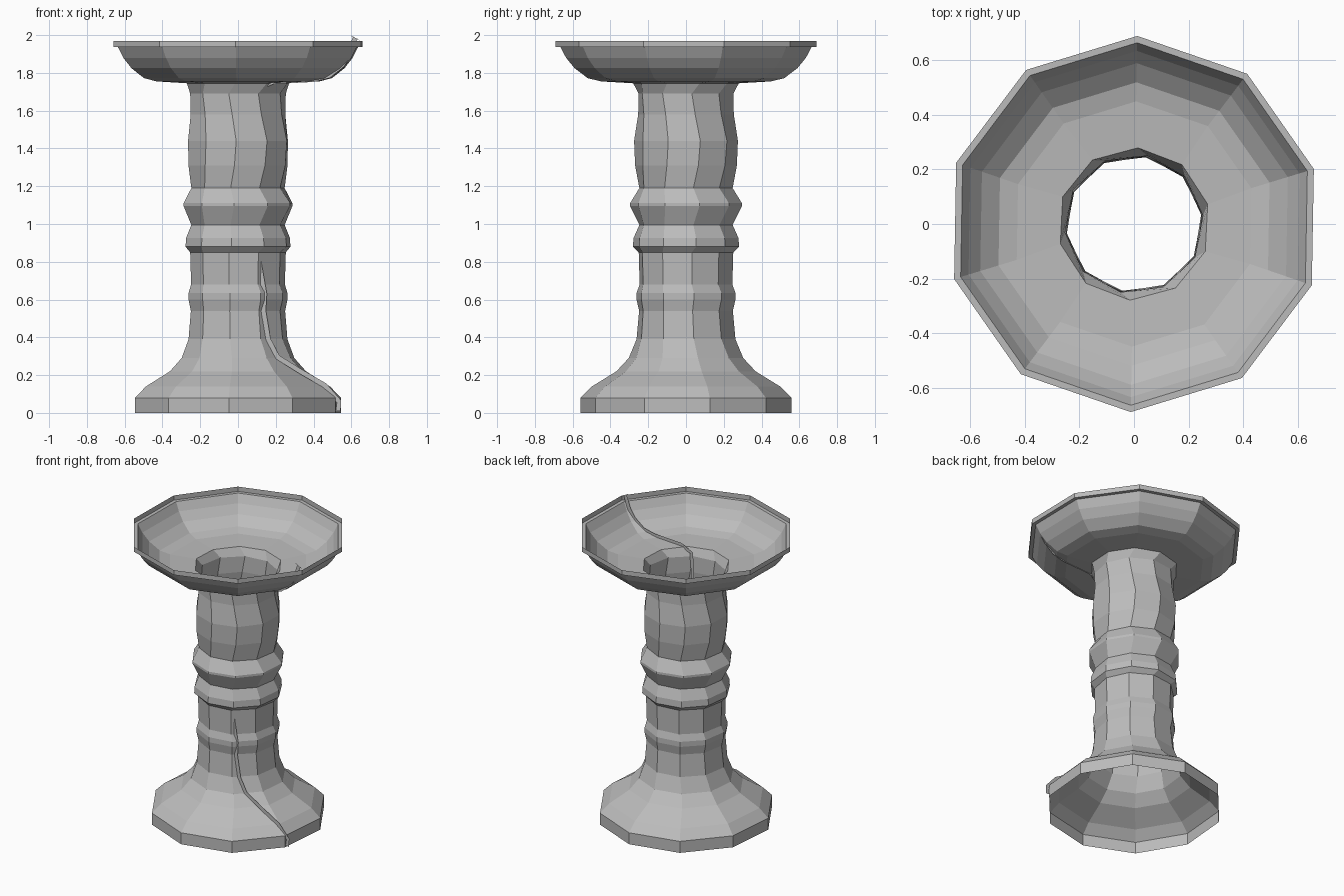
import bpy, bmesh, math

if "Cube" in bpy.data.objects:
    bpy.data.objects.remove(bpy.data.objects["Cube"])

grey = bpy.data.materials.new("stone grey")
grey.diffuse_color = (0.5, 0.5, 0.5, 1)
grey.use_nodes = True
grey.node_tree.nodes["Principled BSDF"].inputs["Base Color"].default_value = grey.diffuse_color
SIDES = 10


def make_object(name, bm):
    mesh = bpy.data.meshes.new(name)
    bm.to_mesh(mesh)
    bm.free()
    mesh.materials.append(grey)
    obj = bpy.data.objects.new(name, mesh)
    bpy.context.collection.objects.link(obj)
    return obj


# Open, slightly twisted ten-sided shell: (radius, height, twist in degrees)
profile = [
    (0.56, 0.0, -5), (0.56, 0.08, -5), (0.50, 0.14, -5), (0.37, 0.22, -5),
    (0.305, 0.29, -6), (0.265, 0.39, -9), (0.252, 0.54, -10),
    (0.265, 0.60, -9), (0.265, 0.635, -9), (0.25, 0.68, -11),
    (0.255, 0.85, -11), (0.283, 0.88, -7), (0.28, 0.925, -7),
    (0.25, 0.995, -9), (0.297, 1.095, -4), (0.297, 1.11, -4),
    (0.25, 1.19, -9), (0.27, 1.31, -4), (0.275, 1.44, -2),
    (0.255, 1.58, -7), (0.255, 1.69, -11), (0.28, 1.745, -3),
    (0.45, 1.755, -1), (0.52, 1.772, -1), (0.59, 1.825, -1),
    (0.635, 1.88, -1), (0.665, 1.937, -1), (0.69, 1.937, -1),
    (0.69, 1.97, -1),
]
bm = bmesh.new()
rings = []
for r, z, twist in profile:
    ring = []
    for k in range(SIDES):
        a = math.radians(-90 + twist + 360 / SIDES * k)
        ring.append(bm.verts.new((r * math.cos(a), r * math.sin(a), z)))
    rings.append(ring)
for lo, hi in zip(rings, rings[1:]):
    for k in range(SIDES):
        n = (k + 1) % SIDES
        bm.faces.new((lo[k], lo[n], hi[n], hi[k]))
make_object("pedestal_shell", bm)

# Thin flat ribbon that follows the profile in one upright plane
path = [
    (0.53, 0.01), (0.535, 0.06), (0.46, 0.145), (0.33, 0.22), (0.21, 0.295),
    (0.16, 0.39), (0.135, 0.54), (0.14, 0.63), (0.11, 0.8), (0.10, 1.2),
    (0.10, 1.6), (0.11, 1.72), (0.19, 1.755), (0.40, 1.765), (0.48, 1.785),
    (0.55, 1.84), (0.59, 1.90), (0.62, 1.985),
]
bm = bmesh.new()
pairs = []
for i, (x, z) in enumerate(path):
    x0, z0 = path[max(i - 1, 0)]
    x1, z1 = path[min(i + 1, len(path) - 1)]
    d = math.hypot(x1 - x0, z1 - z0)
    nx, nz = (z1 - z0) / d * 0.013, -(x1 - x0) / d * 0.013
    pairs.append((bm.verts.new((x + nx, -0.215, z + nz)),
                  bm.verts.new((x - nx, -0.215, z - nz))))
for (a, b), (c, e) in zip(pairs, pairs[1:]):
    bm.faces.new((a, c, e, b))
# pointed end over the rim
tip = bm.verts.new((0.65, -0.215, 1.97))
peak = bm.verts.new((0.595, -0.215, 2.0))
bm.faces.new((pairs[-1][0], tip, peak, pairs[-1][1]))
make_object("seam_ribbon", bm)
